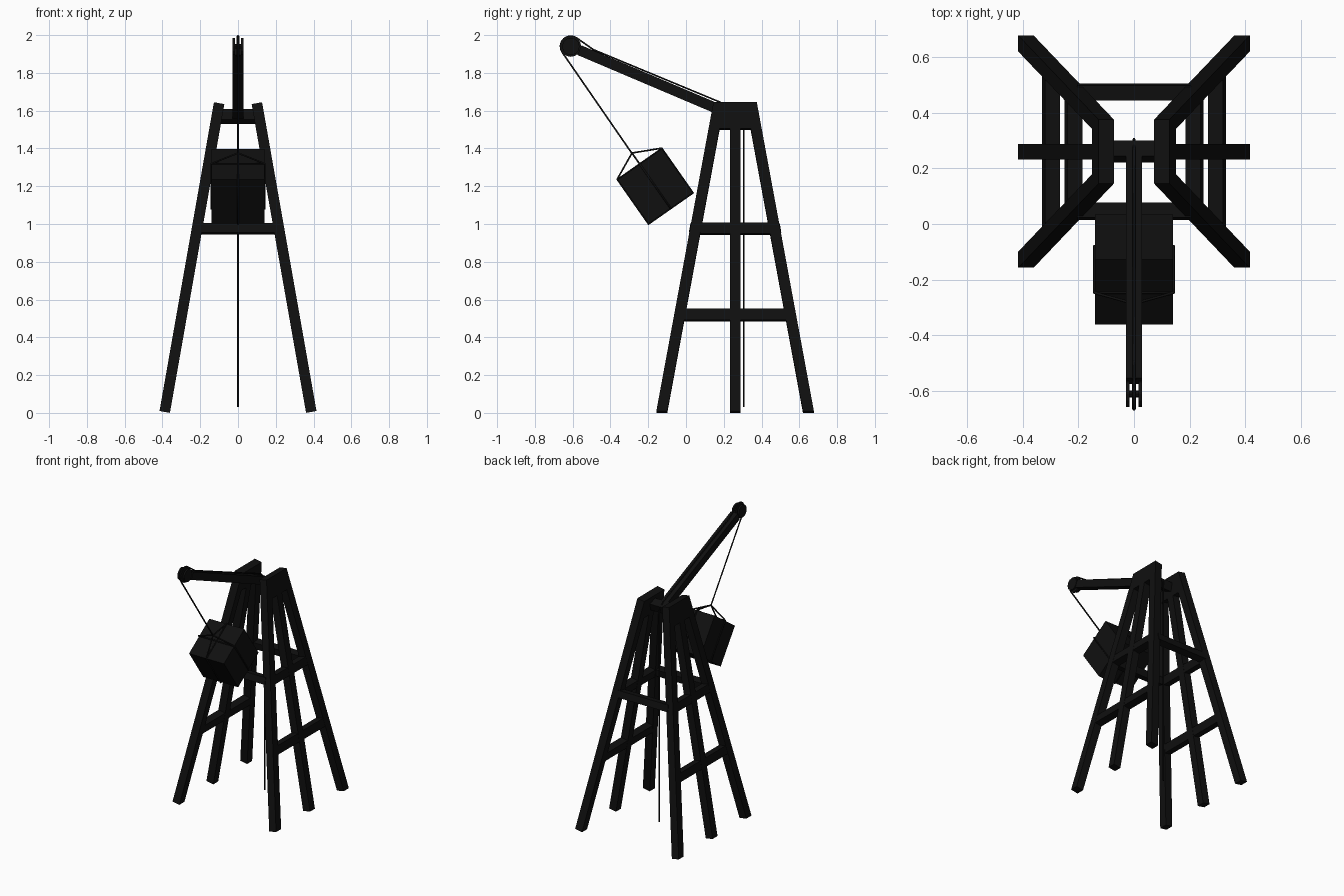
import bpy, bmesh, math
from mathutils import Matrix, Vector

if "Cube" in bpy.data.objects:
    bpy.data.objects.remove(bpy.data.objects["Cube"])

dark = bpy.data.materials.new("dark_wood")
dark.diffuse_color = (0.005, 0.005, 0.005, 1)
dark.use_nodes = True
dark.node_tree.nodes["Principled BSDF"].inputs["Base Color"].default_value = dark.diffuse_color
I = Matrix.Identity(4)


def finish(name, bm, m=I, mirror=False):
    if mirror:
        bm.transform(Matrix.Scale(-1, 4, (1, 0, 0)) @ m)
    else:
        bm.transform(m)
    bmesh.ops.recalc_face_normals(bm, faces=bm.faces)
    me = bpy.data.meshes.new(name)
    bm.to_mesh(me)
    bm.free()
    ob = bpy.data.objects.new(name, me)
    me.materials.append(dark)
    bpy.context.collection.objects.link(ob)
    return ob


def slab(name, profile, half, m, mirror=False):
    """(y, z) profile given thickness along x"""
    bm = bmesh.new()
    f = bm.faces.new([bm.verts.new((-half, y, z)) for y, z in profile])
    ext = bmesh.ops.extrude_face_region(bm, geom=[f])
    vs = [v for v in ext["geom"] if isinstance(v, bmesh.types.BMVert)]
    bmesh.ops.translate(bm, verts=vs, vec=(2 * half, 0, 0))
    return finish(name, bm, m, mirror)


def box(name, size, loc, rx=0):
    bm = bmesh.new()
    bmesh.ops.create_cube(bm, size=1)
    return finish(name, bm, Matrix.Translation(loc) @ Matrix.Rotation(rx, 4, 'X')
                  @ Matrix.Diagonal((*size, 1)))


def disc(name, r, width, loc, sides=12):
    bm = bmesh.new()
    bmesh.ops.create_cone(bm, cap_ends=True, segments=sides, radius1=r, radius2=r, depth=width)
    return finish(name, bm, Matrix.Translation(loc) @ Matrix.Rotation(math.pi / 2, 4, 'Y'))


def rope(name, pts, m=I, closed=False, r=0.005):
    cu = bpy.data.curves.new(name, 'CURVE')
    cu.dimensions = '3D'
    cu.bevel_depth = r
    cu.bevel_resolution = 1
    cu.use_fill_caps = True
    sp = cu.splines.new('POLY')
    sp.points.add(len(pts) - 1)
    for p, c in zip(sp.points, pts):
        p.co = (*(m @ Vector(c)), 1)
    sp.use_cyclic_u = closed
    cu.materials.append(dark)
    bpy.context.collection.objects.link(bpy.data.objects.new(name, cu))


# Side frames: drawn flat, then leaned inward 10 degrees
YC, W, S = 0.26, 0.058, 0.182
lean = Matrix.Translation((0.388, 0, 0.005)) @ Matrix.Rotation(math.radians(-10), 4, 'Y')


def edge(h):
    return 0.417 - S * h   # half depth of the frame at height h


def bar(h0, h1, inset):
    a, b = edge(h0) - inset, edge(h1) - inset
    return [(YC - a, h0), (YC + a, h0), (YC + b, h1), (YC - b, h1)]


for mir, side in ((False, "right"), (True, "left")):
    for s, end in ((-1, "front"), (1, "back")):
        a, b = edge(0), edge(1.52)
        slab(f"{end}_{side}_leg", [(YC + s * a, 0), (YC + s * (a - W), 0),
                                   (YC + s * (b - W), 1.52), (YC + s * b, 1.52)],
             0.028, lean, mir)
    slab(f"middle_{side}_leg", [(YC - 0.028, 0), (YC + 0.028, 0),
                                (YC + 0.028, 1.52), (YC - 0.028, 1.52)], 0.028, lean, mir)
    slab(f"top_{side}_plate", bar(1.52, 1.66, 0), 0.028, lean, mir)
    slab(f"lower_{side}_brace", bar(0.49, 0.55, 0.02), 0.027, lean, mir)
    slab(f"upper_{side}_brace", bar(0.955, 1.013, 0.02), 0.027, lean, mir)

# Front and back cross braces
for s, end in ((-1, "front"), (1, "back")):
    box(f"{end}_cross_brace", (0.41, 0.054, 0.05), (0, YC + s * 0.214, 0.975),
        math.radians(10) * s)

# Axle and boom
tilt = math.radians(-23)
head, root = Vector((0, -0.61, 1.94)), Vector((0, YC, 1.57))
d = (root - head).normalized()
box("axle", (0.2, 0.06, 0.06), root, tilt)
box("boom", (0.056, 0.92, 0.055), head + d * 0.51, tilt)

# Pulley at the boom tip
disc("pulley_wheel", 0.055, 0.014, head, 16)
disc("pulley_pin", 0.012, 0.05, head, 8)
for s in (-1, 1):
    disc("pulley_cheek", 0.046, 0.012, head + Vector((s * 0.022, 0, 0)))

# Hoist rope: crate, over the pulley, along the boom, down to the ground
path = [(0, -0.287, 1.375)]
for i in range(9):
    a = math.radians(214 - i * 164 / 8)
    path.append((0, -0.61 + 0.055 * math.cos(a), 1.94 + 0.055 * math.sin(a)))
path += [(0, -0.49, 1.923), (0, 0.265, 1.61), (0, 0.305, 1.56), (0, 0.305, 0.03)]
rope("hoist_rope", path)

# Crate with rope slings
ang = math.radians(35)
cm = Matrix.Translation((0, -0.163, 1.2)) @ Matrix.Rotation(ang, 4, 'X')
box("crate", (0.28, 0.284, 0.284), (0, -0.163, 1.2), ang)
x, h = 0.143, 0.145
rope("side_band", [(-x, 0, -h), (x, 0, -h), (x, 0, h), (-x, 0, h)], cm, True)
rope("front_band", [(0, -h, -h), (0, h, -h), (0, h, h), (0, -h, h)], cm, True)
for p in ((x, 0, h), (-x, 0, h), (0, h, h), (0, -h, h)):
    rope("sling", [p, (0, 0, 0.2145)], cm)
